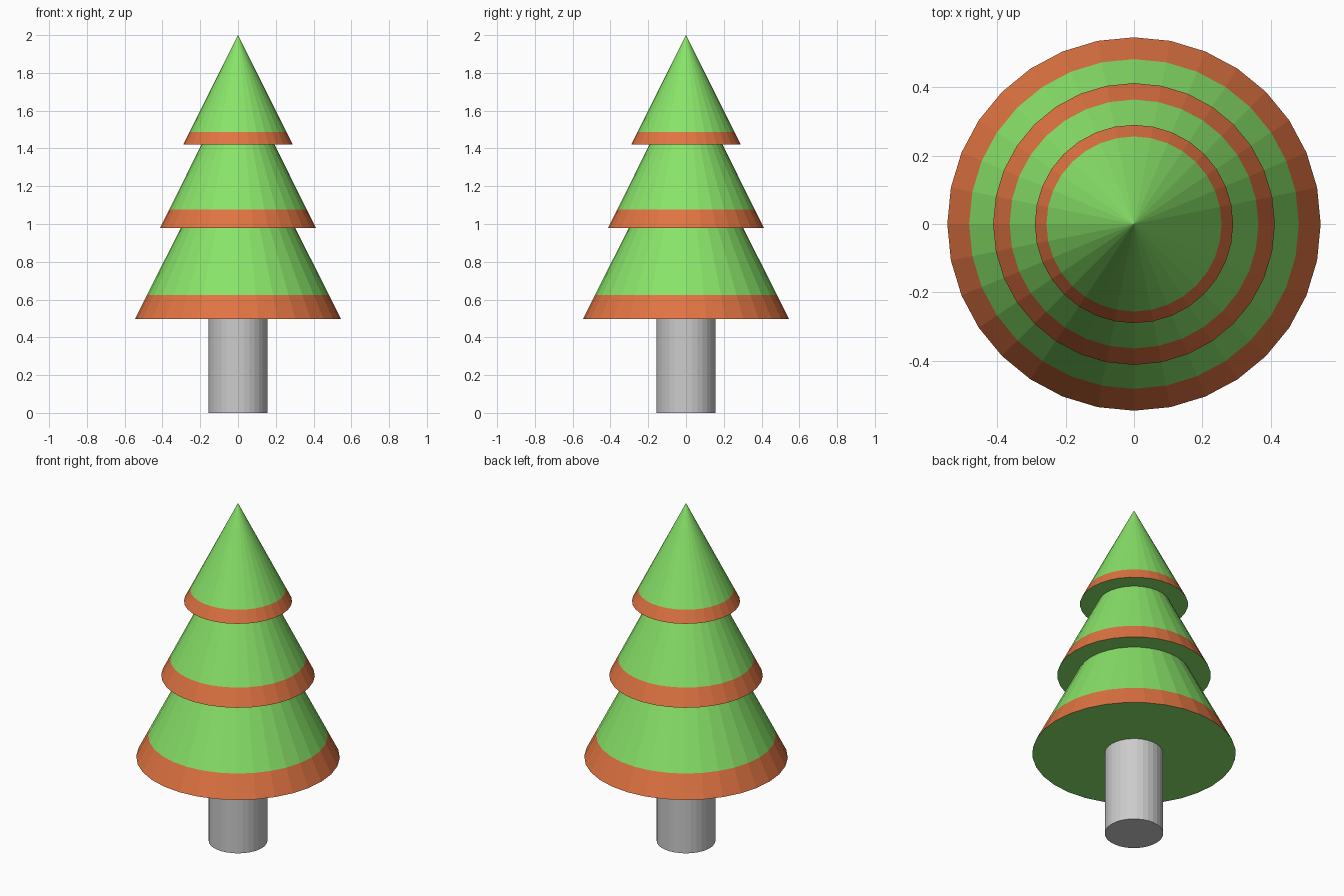
import bpy, bmesh
from math import cos, sin, tau

if "Cube" in bpy.data.objects:
    bpy.data.objects.remove(bpy.data.objects["Cube"])

SIDES = 32


def material(name, rgb):
    mat = bpy.data.materials.new(name)
    mat.diffuse_color = (*rgb, 1.0)
    mat.use_nodes = True
    mat.node_tree.nodes["Principled BSDF"].inputs["Base Color"].default_value = mat.diffuse_color
    return mat


green = material("needle_green", (0.25, 0.77, 0.142))
orange = material("trim_orange", (0.75, 0.175, 0.055))


def add_object(name, bm, mats=()):
    mesh = bpy.data.meshes.new(name)
    bm.to_mesh(mesh)
    bm.free()
    for mat in mats:
        mesh.materials.append(mat)
    obj = bpy.data.objects.new(name, mesh)
    bpy.context.collection.objects.link(obj)
    return obj


def ring(bm, radius, z):
    return [bm.verts.new((radius * cos(tau * i / SIDES), radius * sin(tau * i / SIDES), z))
            for i in range(SIDES)]


def bridge(bm, low, high, mat=0):
    for i in range(SIDES):
        j = (i + 1) % SIDES
        bm.faces.new((low[i], low[j], high[j], high[i])).material_index = mat


# Trunk: plain grey cylinder
bm = bmesh.new()
low, high = ring(bm, 0.157, 0), ring(bm, 0.157, 0.5)
bridge(bm, low, high)
bm.faces.new(low[::-1])
bm.faces.new(high)
add_object("trunk", bm)


# Foliage tier: green cone with an orange band at the rim and a green underside
def tier(name, radius, base, apex, band=0.117):
    bm = bmesh.new()
    rim = ring(bm, radius, base)
    trim = ring(bm, radius * (1 - band), base + (apex - base) * band)
    tip = bm.verts.new((0, 0, apex))
    bm.faces.new(rim[::-1])
    bridge(bm, rim, trim, 1)
    for i in range(SIDES):
        bm.faces.new((trim[i], trim[(i + 1) % SIDES], tip))
    add_object(name, bm, (green, orange))


tier("lower_foliage", 0.546, 0.497, 1.58)
tier("middle_foliage", 0.412, 0.98, 1.81)
tier("top_foliage", 0.29, 1.42, 2.00)
